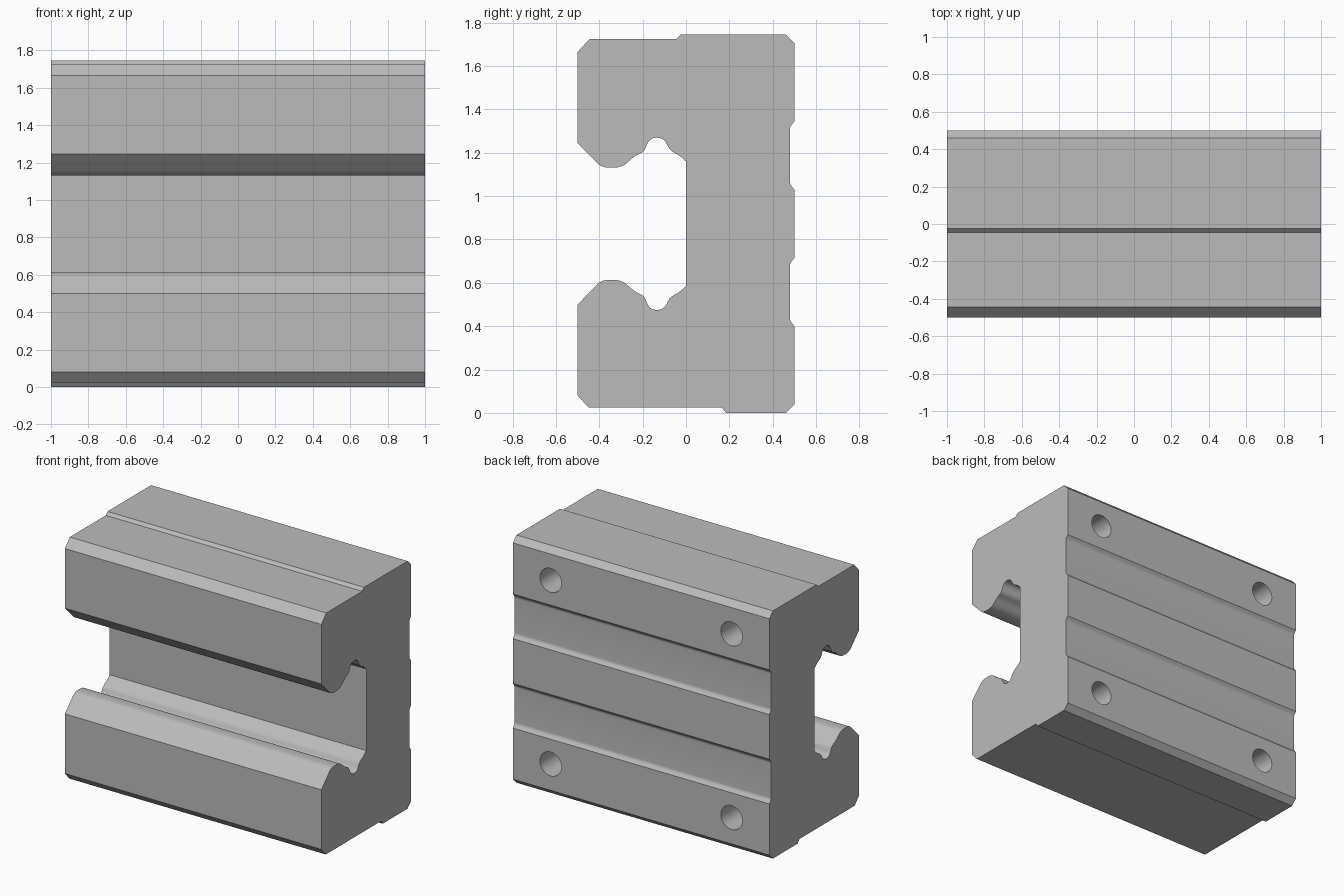
import bpy
import math
from mathutils import Vector

HEIGHT = 1.745

if "Cube" in bpy.data.objects:
    bpy.data.objects.remove(bpy.data.objects["Cube"], do_unlink=True)

steel = bpy.data.materials.new("brushed grey")
steel.use_nodes = True
grey = (0.5, 0.5, 0.5, 1)
steel.diffuse_color = grey
steel.node_tree.nodes["Principled BSDF"].inputs["Base Color"].default_value = grey


def rounded(corners, steps=5):
    """Round each (y, z, radius) corner with a short curve."""
    pts = []
    for i, (y, z, r) in enumerate(corners):
        c = Vector((y, z))
        if r == 0:
            pts.append(c)
            continue
        before = Vector(corners[i - 1][:2]) - c
        after = Vector(corners[(i + 1) % len(corners)][:2]) - c
        a, b = c + before.normalized() * r, c + after.normalized() * r
        for k in range(steps + 1):
            t = k / steps
            pts.append(a * (1 - t) ** 2 + c * 2 * t * (1 - t) + b * t ** 2)
    return pts


def flip(corners):
    return [(y, HEIGHT - z, r) for y, z, r in reversed(corners)]


# Lower rail lip and ball groove, from the front face to the channel wall
lip = [(-0.5, 0.5, 0), (-0.39, 0.613, 0.03), (-0.295, 0.613, 0.035),
       (-0.238, 0.56, 0.025), (-0.194, 0.541, 0.02), (-0.167, 0.475, 0.032),
       (-0.102, 0.475, 0.032), (-0.074, 0.535, 0.025), (-0.03, 0.557, 0.02),
       (0, 0.585, 0)]
# Lower half of the back face with its shallow recess
back = [(0.46, 0, 0), (0.5, 0.04, 0), (0.5, 0.4, 0), (0.48, 0.425, 0.012),
        (0.48, 0.69, 0.012), (0.5, 0.715, 0)]
bottom = [(-0.5, 0.08, 0), (-0.45, 0.025, 0), (0.165, 0.025, 0), (0.185, 0, 0)]
top = [(-0.025, HEIGHT, 0), (-0.045, 1.725, 0), (-0.445, 1.725, 0), (-0.5, 1.665, 0)]
outline = rounded(bottom + back + flip(back) + top + flip(lip)[::-1] + lip[::-1])

# Carriage block: the outline extruded along x
n = len(outline)
verts = [(x, p.x, p.y) for x in (-1, 1) for p in outline]
faces = [(i, (i + 1) % n, n + (i + 1) % n, n + i) for i in range(n)]
faces += [tuple(reversed(range(n))), tuple(range(n, 2 * n))]
mesh = bpy.data.meshes.new("carriage_block")
mesh.from_pydata(verts, [], faces)
mesh.materials.append(steel)
block = bpy.data.objects.new("carriage_block", mesh)
bpy.context.collection.objects.link(block)

bpy.context.view_layer.objects.active = block
block.select_set(True)
bpy.ops.object.mode_set(mode='EDIT')
bpy.ops.mesh.select_all(action='SELECT')
bpy.ops.mesh.normals_make_consistent(inside=False)
bpy.ops.object.mode_set(mode='OBJECT')

# Four blind mounting holes in the back
for x in (-0.705, 0.705):
    for side in (-1, 1):
        bpy.ops.mesh.primitive_cylinder_add(
            vertices=40, radius=0.084, depth=0.8,
            location=(x, 0.55, HEIGHT / 2 + side * 0.647),
            rotation=(math.pi / 2, 0, 0))
        cutter = bpy.context.object
        cutter.name = "hole_cutter"
        cutter.hide_render = True
        cutter.data.materials.append(steel)
        cut = block.modifiers.new("mounting_hole", 'BOOLEAN')
        cut.operation = 'DIFFERENCE'
        cut.solver = 'EXACT'
        cut.object = cutter
        bpy.ops.object.select_all(action='DESELECT')
        block.select_set(True)
        bpy.context.view_layer.objects.active = block
        bpy.ops.object.modifier_apply(modifier=cut.name)
        bpy.data.objects.remove(cutter, do_unlink=True)

bpy.ops.object.shade_smooth_by_angle(angle=math.radians(30))
